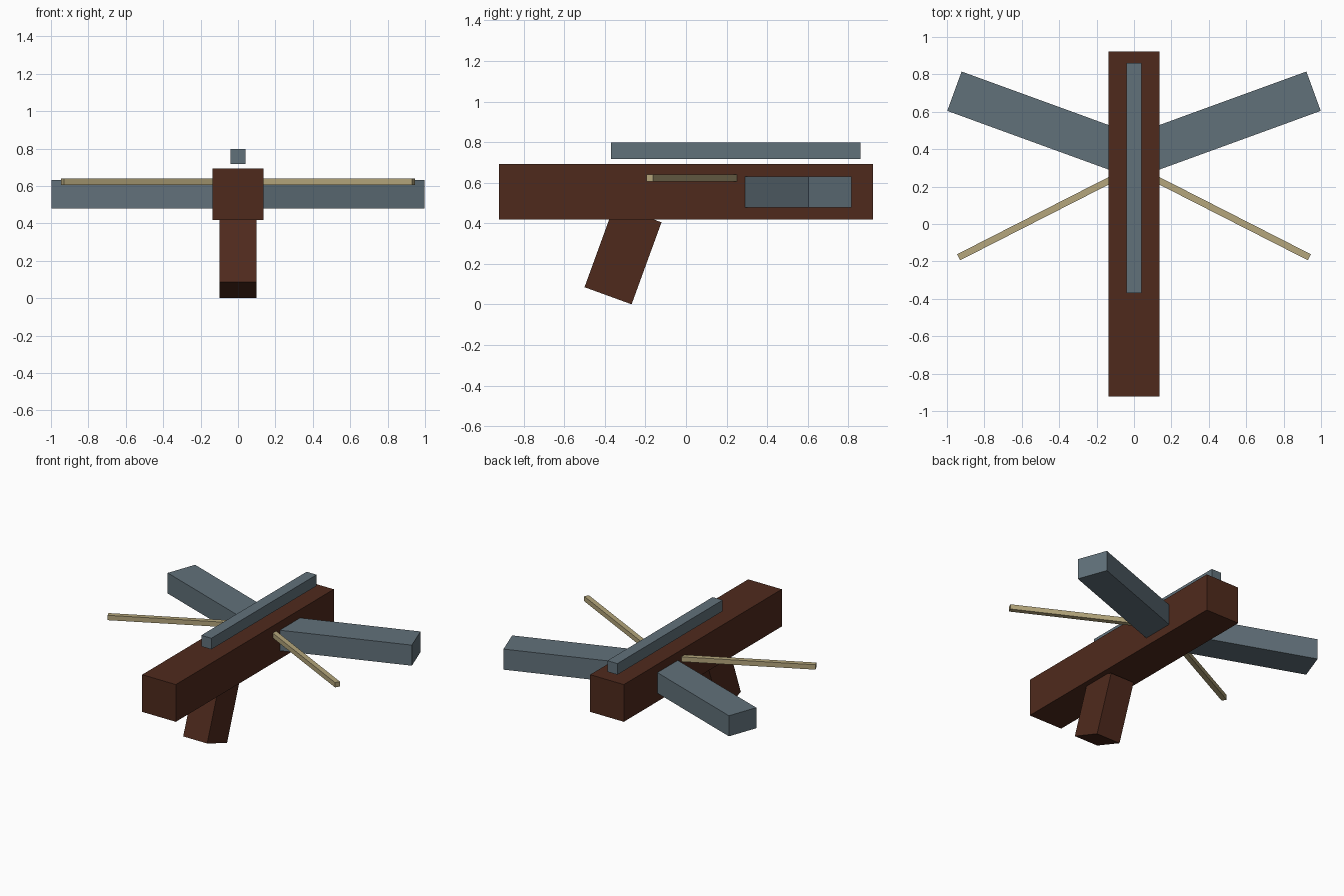
import bpy
from math import radians, sin, cos

if "Cube" in bpy.data.objects:
    bpy.data.objects.remove(bpy.data.objects["Cube"])


def material(name, rgb):
    m = bpy.data.materials.new(name)
    m.diffuse_color = (*rgb, 1)
    m.use_nodes = True
    m.node_tree.nodes["Principled BSDF"].inputs["Base Color"].default_value = m.diffuse_color
    return m


wood = material("dark_wood", (0.078, 0.023, 0.012))
steel = material("blue_steel", (0.12, 0.165, 0.195))
cord = material("cord", (0.46, 0.38, 0.20))


def box(name, center, size, mat, rot=(0, 0, 0)):
    bpy.ops.mesh.primitive_cube_add(size=1, location=center, rotation=rot)
    ob = bpy.context.object
    ob.name = name
    ob.scale = size
    ob.data.materials.append(mat)
    bpy.ops.object.transform_apply(location=False, rotation=False, scale=True)
    return ob


def arm(name, tip, z, width, height, angle, side, mat):
    """Box running from its outer tip inward to the centre line."""
    a = radians(angle)
    length = tip[0] / cos(a)
    center = (side * tip[0] / 2, tip[1] - sin(a) * length / 2, z)
    box(name, center, (length, width, height), mat, (0, 0, side * a))


# Stock and the sight rail floating just above it
box("stock", (0, 0, 0.555), (0.275, 1.845, 0.275), wood)
box("top_rail", (0, 0.245, 0.757), (0.082, 1.23, 0.082), steel)

# Slanted grip, placed from the middle of its lower end
tilt = radians(20)
grip_len = 0.43
box("grip", (0, -0.384 + sin(tilt) * grip_len / 2, 0.043 + cos(tilt) * grip_len / 2),
    (0.196, 0.247, grip_len), wood, (-tilt, 0, 0))

# Bow limbs sweep forward, string halves sweep back
for side, label in ((-1, "left"), (1, "right")):
    arm(label + "_bow_limb", (0.96, 0.71), 0.555, 0.224, 0.152, 20, side, steel)
    arm(label + "_string", (0.938, -0.178), 0.623, 0.036, 0.036, -27, side, cord)
